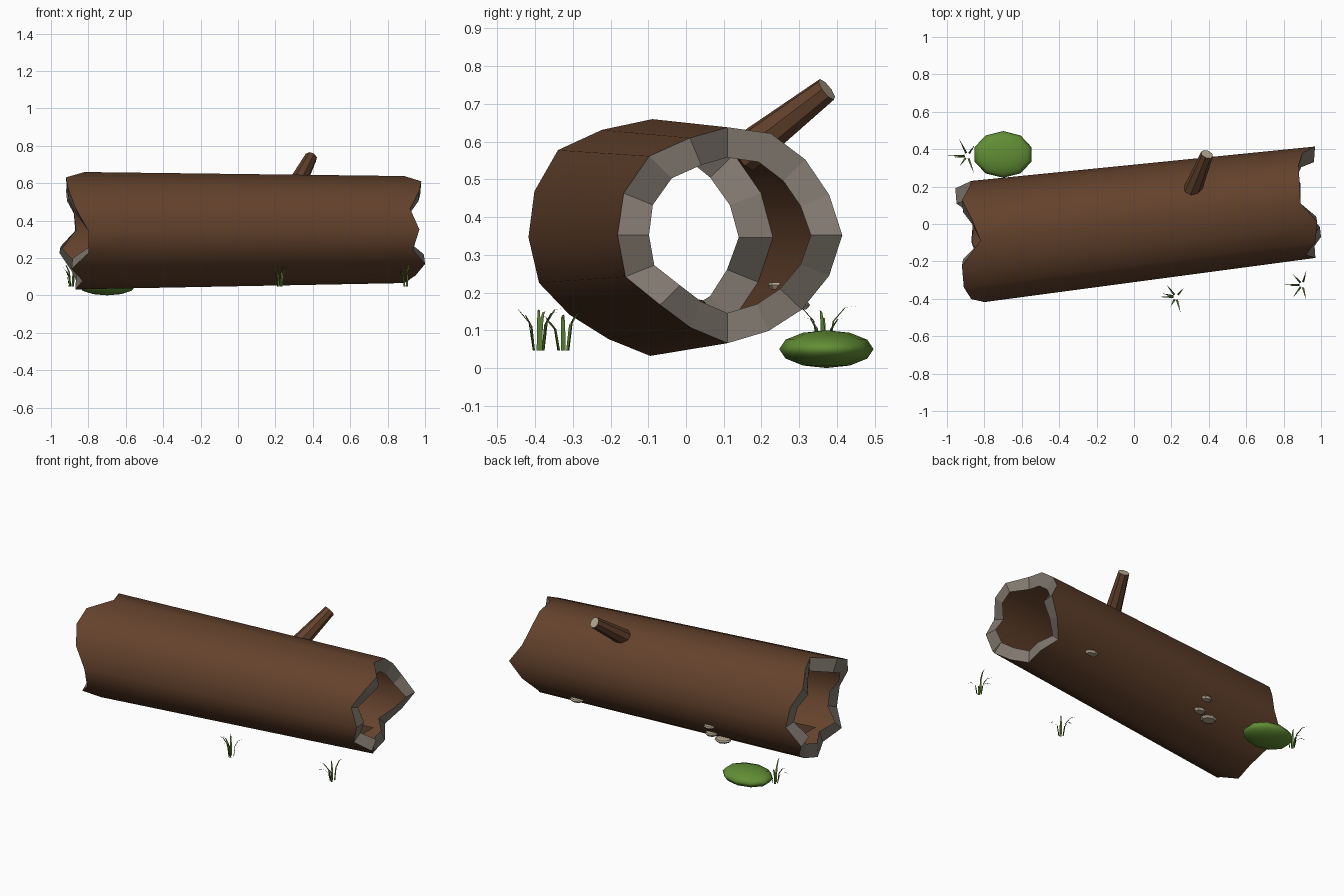
import bpy, math, random
from mathutils import Vector

if "Cube" in bpy.data.objects:
    bpy.data.objects.remove(bpy.data.objects["Cube"])

random.seed(4)


def mat(name, col):
    m = bpy.data.materials.new(name)
    m.diffuse_color = (*col, 1)
    m.use_nodes = True
    m.node_tree.nodes["Principled BSDF"].inputs["Base Color"].default_value = m.diffuse_color
    return m


BARK = mat("bark brown", (0.125, 0.054, 0.025))
RIM = mat("weathered grey wood", (0.215, 0.185, 0.155))
STUB = mat("branch brown", (0.125, 0.054, 0.026))
TAN = mat("pale tan", (0.46, 0.39, 0.28))
MOSS = mat("moss green", (0.12, 0.27, 0.035))
GRASS = mat("grass green", (0.085, 0.18, 0.025))
DARK = mat("dark litter", (0.075, 0.038, 0.02))


def add(name, verts, faces, mats, smooth=False):
    me = bpy.data.meshes.new(name)
    me.from_pydata([tuple(v) for v in verts], [], faces)
    for m in mats:
        me.materials.append(m)
    for p in me.polygons:
        p.use_smooth = smooth
    ob = bpy.data.objects.new(name, me)
    bpy.context.collection.objects.link(ob)
    return ob


# Log: tapered, yawed, slightly lumpy tube with a jagged edge at each end
N = 16
LEFT = [-.87, -.88, -.92, -.87, -.82, -.92, -.91, -.87,
        -.80, -.80, -.89, -.83, -.87, -.86, -.89, -.955]
RIGHT = [.968, .90, .88, .885, .89, .98, .97, .92,
         .97, .935, 1.0, .95, .89, .89, .83, .90]
BUMP = [1, .98, .99, 1.02, 1, .98, 1.04, 1.02,
        1.02, 1.01, .92, .93, 1, .96, .97, .98]


def centre_y(x):
    return -0.095 + (x + 0.87) * 0.1165


def shell_point(x, k, scale=1.0):
    a = 2 * math.pi * k / N
    t = (x + 0.87) / 1.84
    r = (0.322 - 0.03 * t) * scale * BUMP[k]
    return Vector((x, centre_y(x) + r * 1.01 * math.cos(a),
                   0.346 + 0.006 * t + r * 0.975 * math.sin(a)))


RINGS = 6
verts = [shell_point(LEFT[k] + (RIGHT[k] - LEFT[k]) * i / RINGS, k)
         for i in range(RINGS + 1) for k in range(N)]
faces = [(i * N + k, (i + 1) * N + k, (i + 1) * N + (k + 1) % N, i * N + (k + 1) % N)
         for i in range(RINGS) for k in range(N)]
add("log_shell", verts, [f[::-1] for f in faces], [BARK], True)


# Broken rims
def rim(name, edge, flip):
    v = [shell_point(x, k) for k, x in enumerate(edge)]
    v += [shell_point(x - math.copysign(0.006, x), k, 0.72) for k, x in enumerate(edge)]
    f = [(k, (k + 1) % N, N + (k + 1) % N, N + k) for k in range(N)]
    add(name, v, [q[::-1] for q in f] if flip else f, [RIM])


rim("left_rim", LEFT, True)
rim("right_rim", RIGHT, False)

# Litter strip lying inside the hollow
add("inner_litter", [(x, centre_y(x) + s * 0.105, 0.165)
                     for x, s in ((-.79, -1), (.82, -1), (.82, 1), (-.79, 1))],
    [(0, 1, 2, 3)], [DARK])


def blob(name, loc, size, m, seg=10, rings=6):
    bpy.ops.mesh.primitive_uv_sphere_add(segments=seg, ring_count=rings, radius=1, location=loc)
    ob = bpy.context.object
    ob.name = name
    ob.scale = size
    ob.data.materials.append(m)
    bpy.ops.object.shade_smooth()
    return ob


for i, (x, y) in enumerate(((-.1, -.005), (.1, .033))):
    blob(f"litter_lump_{i}", (x, y, .17), (.025, .02, .012), DARK, 8, 4)

# Branch stub with a pale cut end
a, b = Vector((.30, .15, .565)), Vector((.39, .373, .738))
S = 8
q = (b - a).to_track_quat('Z', 'Y')
verts = [c + q @ Vector((r * math.cos(2 * math.pi * k / S), r * math.sin(2 * math.pi * k / S), 0))
         for c, r in ((a, .052), (b, .034)) for k in range(S)]
faces = [(k, (k + 1) % S, S + (k + 1) % S, S + k) for k in range(S)] + [tuple(range(S, 2 * S))]
stub = add("branch_stub", verts, faces, [STUB, TAN])
stub.data.polygons[S].material_index = 1


# Shelf fungi on the back of the log: short discs with a narrower underside
def fungus(name, x, y, z, r):
    S, v = 8, []
    for s, dz in ((.75, -.010), (1, .002), (.85, .009)):
        v += [(x + s * r * math.cos(2 * math.pi * k / S),
               y + s * r * .85 * math.sin(2 * math.pi * k / S), z + dz) for k in range(S)]
    f = [(i * S + k, i * S + (k + 1) % S, (i + 1) * S + (k + 1) % S, (i + 1) * S + k)
         for i in range(2) for k in range(S)]
    f += [tuple(range(S))[::-1], tuple(range(2 * S, 3 * S))]
    add(name, v, f, [TAN])


for i, p in enumerate(((.57, .290, .165, .046), (-.40, .195, .128, .053),
                       (-.34, .248, .218, .036), (-.325, .205, .152, .040))):
    fungus(f"shelf_fungus_{i}", *p)

# Moss cushion
blob("moss_cushion", (-.70, .372, .05), (.16, .125, .05), MOSS, 10, 6)


# Grass tufts of tapering, bending blades
def tuft(name, x, y, reach, height):
    v, f = [], []
    for i in range(6):
        ang = 2 * math.pi * i / 6 + random.uniform(-.3, .3)
        if i == 0:
            ang = math.pi
        d = Vector((math.cos(ang), math.sin(ang), 0))
        side = Vector((-d.y, d.x, 0))
        L = reach * (1 if i == 0 else random.uniform(.5, 1))
        h = height * random.uniform(.65, 1)
        base = Vector((x, y, .047)) + d * .015
        n = len(v)
        for t, w in ((0, .0055), (.4, .005), (.75, .003)):
            c = base + d * (L * t * t) + Vector((0, 0, h * (1 - (1 - t) ** 2)))
            v += [c - side * w, c + side * w]
        v.append(base + d * L + Vector((0, 0, h * .97)))
        f += [(n, n + 1, n + 3, n + 2), (n + 2, n + 3, n + 5, n + 4), (n + 4, n + 5, n + 6)]
    add(name, v, f, [GRASS])


tuft("grass_left", -.89, .365, .09, .13)
tuft("grass_middle", .225, -.39, .075, .12)
tuft("grass_right", .90, -.325, .08, .13)
